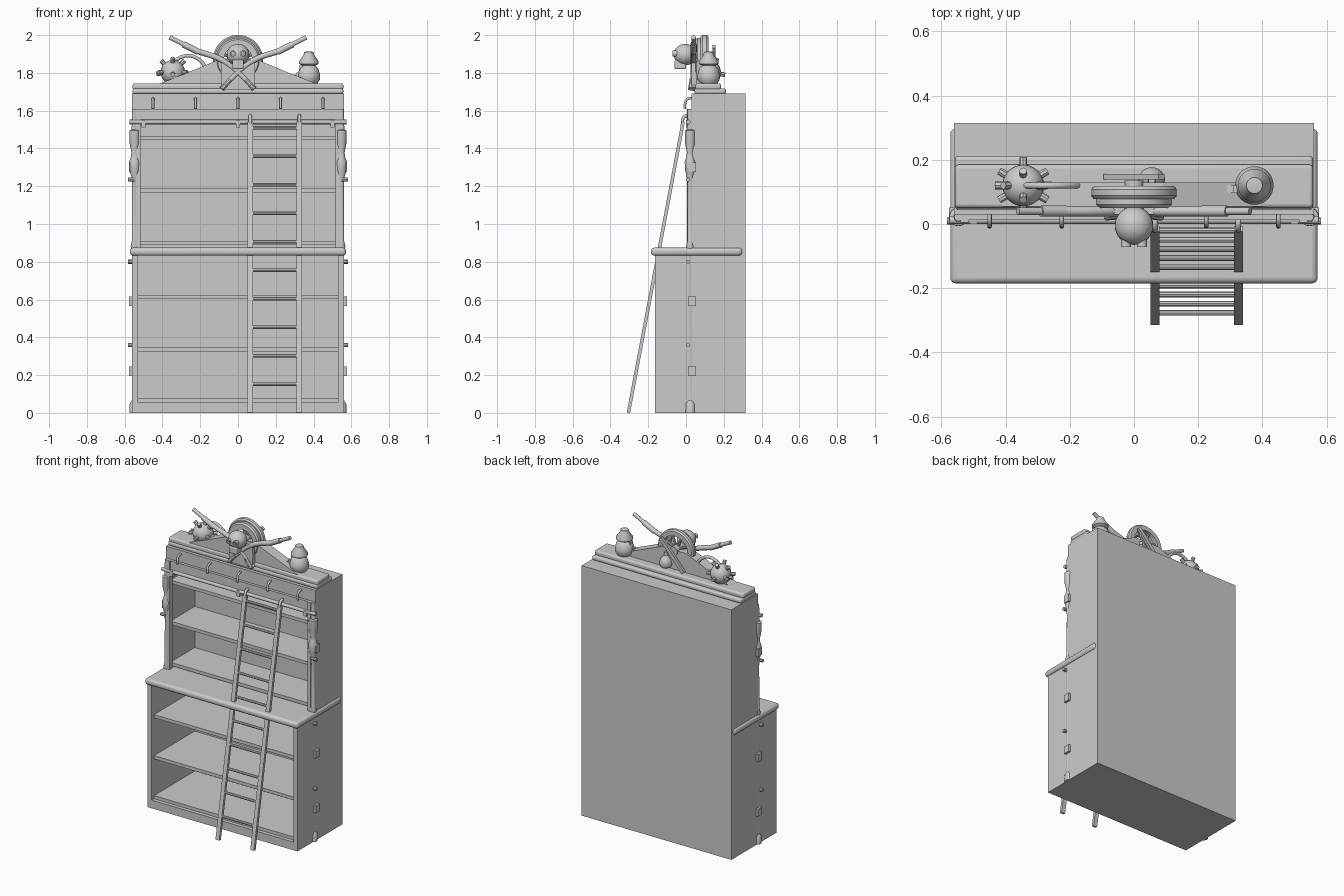
import bpy, math
from mathutils import Vector

if "Cube" in bpy.data.objects:
    bpy.data.objects.remove(bpy.data.objects["Cube"])


def finish(ob, name, smooth=True):
    ob.name = name
    if smooth:
        bpy.ops.object.select_all(action='DESELECT')
        ob.select_set(True)
        bpy.context.view_layer.objects.active = ob
        bpy.ops.object.shade_smooth_by_angle(angle=math.radians(35))
    return ob


def box(name, x0, x1, y0, y1, z0, z1, bevel=0):
    bpy.ops.mesh.primitive_cube_add(size=1, location=((x0 + x1) / 2, (y0 + y1) / 2, (z0 + z1) / 2))
    ob = bpy.context.object
    ob.scale = (x1 - x0, y1 - y0, z1 - z0)
    bpy.ops.object.transform_apply(location=False, rotation=False)
    if bevel:
        m = ob.modifiers.new("round", 'BEVEL')
        m.width, m.segments = bevel, 4
    return finish(ob, name, bool(bevel))


def bar(name, a, b, w, d):
    a, b = Vector(a), Vector(b)
    bpy.ops.mesh.primitive_cube_add(size=1, location=(a + b) / 2)
    ob = bpy.context.object
    ob.scale = (w, d, (b - a).length)
    ob.rotation_mode = 'QUATERNION'
    # keep the bar's width axis as level as possible
    z = (b - a).normalized()
    ob.rotation_quaternion = Vector((0, 0, 1)).rotation_difference(z)
    ob.name = name
    return ob


def rod(name, a, b, r, r2=None, sides=16):
    a, b = Vector(a), Vector(b)
    bpy.ops.mesh.primitive_cone_add(vertices=sides, radius1=r, radius2=r if r2 is None else r2,
                                    depth=(b - a).length, location=(a + b) / 2)
    ob = bpy.context.object
    ob.rotation_euler = Vector((0, 0, 1)).rotation_difference(b - a).to_euler()
    return finish(ob, name)


def tube(name, pts, r):
    cu = bpy.data.curves.new(name, 'CURVE')
    cu.dimensions, cu.bevel_depth, cu.bevel_resolution = '3D', r, 3
    cu.use_fill_caps, cu.resolution_u = True, 6
    s = cu.splines.new('BEZIER')
    s.bezier_points.add(len(pts) - 1)
    for p, co in zip(s.bezier_points, pts):
        p.co = co
        p.handle_left_type = p.handle_right_type = 'AUTO'
    ob = bpy.data.objects.new(name, cu)
    bpy.context.collection.objects.link(ob)
    return ob


def lathe(name, prof, loc, rot=(0, 0, 0), n=24, closed=False):
    verts = [(r * math.cos(2 * math.pi * i / n), r * math.sin(2 * math.pi * i / n), z)
             for r, z in prof for i in range(n)]
    k = len(prof)
    faces = [(j * n + i, j * n + (i + 1) % n, (j + 1) % k * n + (i + 1) % n, (j + 1) % k * n + i)
             for j in range(k if closed else k - 1) for i in range(n)]
    if not closed:
        faces += [tuple(range(n))[::-1], tuple(range((k - 1) * n, k * n))]
    me = bpy.data.meshes.new(name)
    me.from_pydata(verts, [], faces)
    ob = bpy.data.objects.new(name, me)
    bpy.context.collection.objects.link(ob)
    ob.location, ob.rotation_euler = loc, rot
    return finish(ob, name)


def ball(name, loc, r, scale=(1, 1, 1)):
    bpy.ops.mesh.primitive_uv_sphere_add(segments=24, ring_count=14, radius=r, location=loc)
    bpy.context.object.scale = scale
    return finish(bpy.context.object, name)


def prism(name, pts, y0, y1):
    n = len(pts)
    verts = [(x, y, z) for y in (y0, y1) for x, z in pts]
    faces = [tuple(range(n)), tuple(range(2 * n - 1, n - 1, -1))]
    faces += [(i, i + n, (i + 1) % n + n, (i + 1) % n) for i in range(n)]
    me = bpy.data.meshes.new(name)
    me.from_pydata(verts, [], faces)
    ob = bpy.data.objects.new(name, me)
    bpy.context.collection.objects.link(ob)
    return ob


# Carcass: open-fronted lower cabinet and shallower upper bookcase
box("back_panel", -.56, .56, .295, .315, 0, 1.69)
box("upper_top", -.56, .56, .03, .315, 1.665, 1.69)
box("upper_header", -.56, .56, .03, .05, 1.53, 1.69)
box("header_rail_board", -.53, .53, .012, .03, 1.53, 1.61)
box("lower_base", -.56, .56, -.165, .315, 0, .055)
for s in (-1, 1):
    a, b = sorted((s * .53, s * .56))
    box("lower_side", a, b, -.165, .3, 0, .84)
    box("upper_side", a, b, .03, .3, .84, 1.69)
    a, b = sorted((s * .515, s * .54))
    box("upper_stile", a, b, .005, .035, .87, 1.61)
for z in (.90, 1.178, 1.455):
    box("upper_shelf", -.535, .535, .035, .3, z - .011, z + .011)
for z in (.065, .335, .613):
    box("lower_shelf", -.535, .535, -.14, .3, z - .011, z + .011)
box("counter", -.572, .572, -.185, .298, .832, .875, .018)

# Side posts with turned vases, pegs and straps
post = [(.028, 0), (.026, .05), (.015, .065), (.014, .86), (.022, .88), (.015, .91), (.013, 1.2),
        (.018, 1.25), (.027, 1.285), (.029, 1.33), (.02, 1.355), (.017, 1.38), (.026, 1.42),
        (.028, 1.495), (.016, 1.5), (.013, 1.61)]
for s in (-1, 1):
    x = s * .547
    lathe("side_post", post, (x, .022, 0), n=16)
    for z in (.36, .80, 1.235):
        rod("post_peg", (x, .01, z), (s * .583, .01, z), .011, sides=8)
    for z in (.22, .59, 1.30):
        box("post_strap", *sorted((x, s * .576)), .01, .052, z - .025, z + .025)

# Ladder rail with brackets and hooks
rod("ladder_rail", (-.575, .012, 1.54), (.575, .012, 1.54), .012)
for x in (-.5, 0, .5):
    box("rail_bracket", x - .011, x + .011, .0, .032, 1.51, 1.55)
for i in range(5):
    x = -.45 + .225 * i
    tube("header_hook", [(x, .035, 1.665), (x, .005, 1.66), (x, -.008, 1.61)], .007)

# Leaning ladder
foot, top = Vector((0, -.305, .0)), Vector((0, -.015, 1.54))
for x in (.065, .325):
    dx = Vector((x, 0, 0))
    bar("ladder_stile", foot + dx, top + dx, .028, .018)
    tube("ladder_hook", [(x, -.02, 1.52), (x, -.01, 1.567), (x, .012, 1.572), (x, .03, 1.55)], .009)
for i in range(1, 11):
    p = foot.lerp(top, i * .151 / 1.54)
    rod("ladder_rung", (.065, p.y, p.z), (.325, p.y, p.z), .009, sides=8)

# Cornice and pediment
box("cornice_lower", -.558, .558, .045, .212, 1.688, 1.718, .012)
box("cornice_upper", -.558, .558, .05, .185, 1.71, 1.745, .012)
prism("pediment", [(-.41, 1.745), (.41, 1.745), (.27, 1.80), (.09, 1.875), (-.09, 1.875), (-.27, 1.80)], .055, .13)
prism("crest_shield", [(-.085, 1.71), (.085, 1.71), (.09, 1.80), (.085, 1.87), (-.085, 1.87), (-.09, 1.80)], .03, .06)

# Ringed wheel behind the skull
R = (math.pi / 2, 0, 0)
lathe("wheel_rim", [(.095, 0), (.095, -.04), (.125, -.04), (.133, -.03), (.133, -.01), (.125, 0)],
      (0, .078, 1.868), R, 40, True)
lathe("wheel_inner_ring", [(.075, 0), (.075, .03), (.108, .03), (.117, .02), (.117, -.005), (.105, -.01)],
      (0, .08, 1.868), R, 40, True)
rod("wheel_hub", (0, .04, 1.868), (0, .135, 1.868), .03)
for i in range(8):
    t = math.pi / 4 * i + .39
    rod("wheel_spoke", (0, .095, 1.868), (.11 * math.cos(t), .095, 1.868 + .11 * math.sin(t)), .009, sides=8)

# Skull
ball("skull", (0, -.005, 1.897), .06, (1, 1, .95))
box("jaw", -.03, .03, -.06, 0, 1.82, 1.868, .008)
for s in (-1, 1):
    lathe("eye_ring", [(.008, 0), (.008, .03), (.016, .03), (.016, 0)], (s * .025, -.042, 1.902), R, 16, True)

# Crossed telescopes
for s in (-1, 1):
    tube("telescope_arm", [(-s * .085, .04, 1.715), (-s * .03, .04, 1.775), (s * .08, .04, 1.865),
                           (s * .23, .04, 1.92)], .016)
    rod("telescope_barrel", (s * .21, .04, 1.911), (s * .29, .04, 1.952), .017)
    rod("telescope_end", (s * .28, .04, 1.947), (s * .362, .04, 1.988), .012)
    rod("arm_tip", (-s * .04, .03, 1.765), (-s * .085, .022, 1.715), .012, sides=8)

# Studded ball with curved pipe
c = Vector((-.345, .12, 1.803))
ball("studded_ball", c, .065)
for yaw in range(0, 360, 45):
    for pitch in ((0,) if yaw % 90 else (-5, 45)):
        a, b = math.radians(yaw), math.radians(pitch)
        d = Vector((math.cos(a) * math.cos(b), math.sin(a) * math.cos(b) * .6, math.sin(b))).normalized()
        rod("ball_stud", c + d * .055, c + d * .088, .012, sides=8)
tube("curved_pipe", [(-.345, .12, 1.855), (-.30, .12, 1.884), (-.25, .12, 1.89), (-.20, .12, 1.865), (-.165, .12, 1.82)], .01)

# Capped bottle with small blocks
lathe("capped_bottle", [(.045, 0), (.058, .02), (.06, .045), (.05, .08), (.034, .095), (.052, .105), (.052, .118),
                        (.028, .152), (.025, .168), (.01, .17)], (.375, .12, 1.743))
for x, z in ((.27, 1.765), (.297, 1.78), (.32, 1.79)):
    box("bottle_block", x - .011, x + .011, .098, .122, z - .022, z + .012)
box("bottle_cork", .325, .345, .1, .13, 1.815, 1.84)

# Rear plank and drop-shaped flask
bar("rear_plank", (-.085, .147, 1.75), (.085, .147, 1.94), .025, .016)
lathe("drop_flask", [(.015, 0), (.035, .012), (.042, .035), (.034, .06), (.012, .085), (.01, .11)],
      (.055, .135, 1.743))
